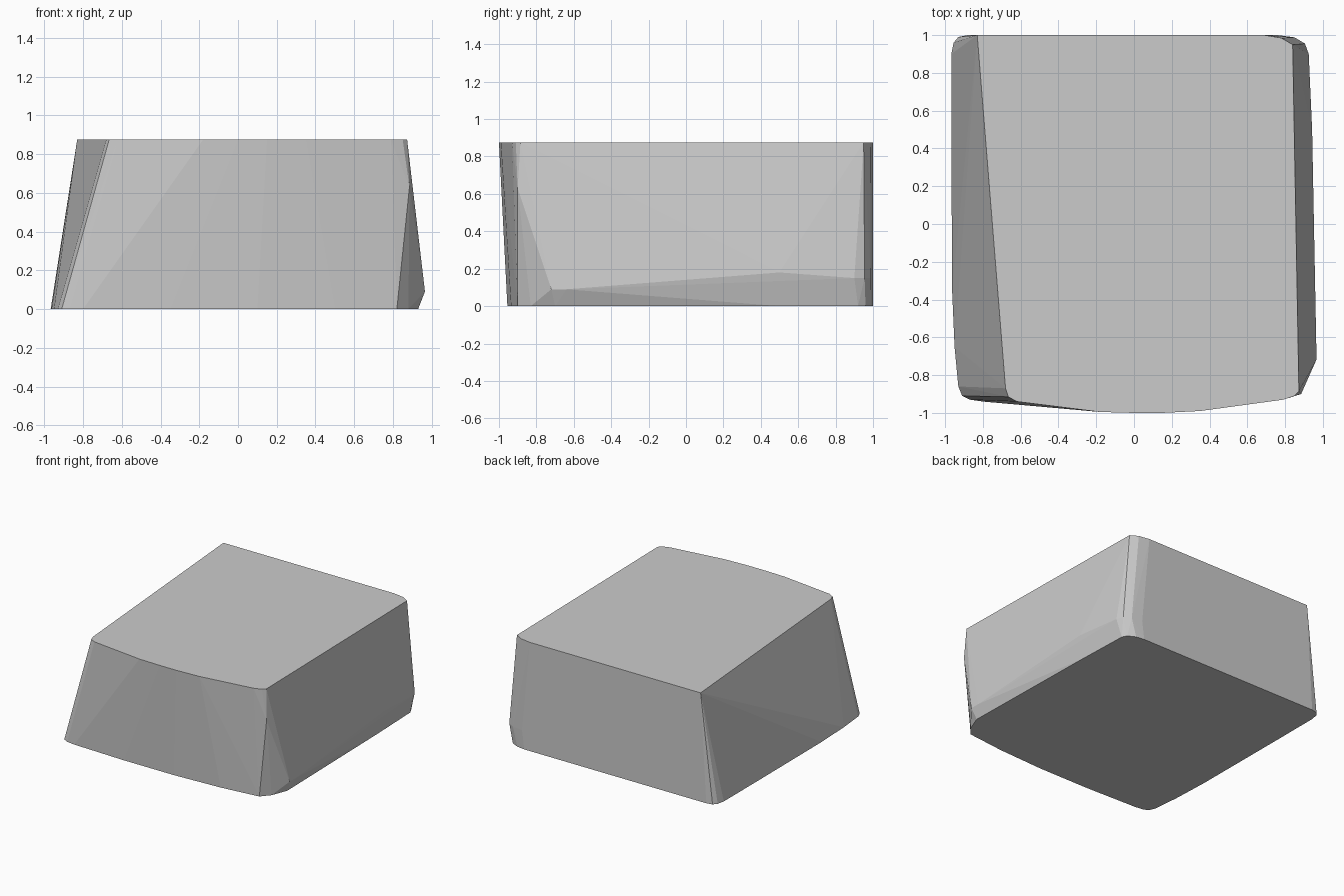
import bpy, bmesh

HEIGHT = 0.875

# Outlines run counter-clockwise from the back left corner
top_outline = [
    (-0.83, 1.0), (-0.68, -0.87), (-0.665, -0.915), (-0.62, -0.94),
    (-0.18, -0.995), (0.0, -1.0), (0.15, -1.0), (0.35, -0.99), (0.79, -0.93),
    (0.85, -0.91), (0.873, -0.885), (0.84, 0.95), (0.78, 0.985), (0.69, 1.0),
]
base_outline = [
    (-0.88, 1.0), (-0.93, 0.99), (-0.955, 0.96), (-0.967, 0.9), (-0.967, 0.5),
    (-0.963, -0.35), (-0.95, -0.65), (-0.93, -0.86), (-0.91, -0.91), (-0.87, -0.93),
    (-0.8, -0.94), (-0.35, -0.955), (0.1, -0.955), (0.5, -0.935), (0.82, -0.9),
    (0.88, -0.83), (0.93, -0.7), (0.905, 0.5), (0.89, 0.92), (0.87, 0.96),
    (0.81, 0.99), (0.74, 1.0),
]
# Bulging crease low on the right side, plus the front right corner
side_crease = [
    (0.885, -0.9, 0.63), (0.965, -0.72, 0.09), (0.965, -0.64, 0.09),
    (0.943, 0.5, 0.18), (0.925, 0.9, 0.15), (0.905, 0.955, 0.15),
    (0.85, 0.988, 0.15), (0.76, 1.0, 0.15),
]

# Faceted convex block wrapped around the outlines
points = [(x, y, HEIGHT) for x, y in top_outline]
points += [(x, y, 0.0) for x, y in base_outline] + side_crease
bm = bmesh.new()
for p in points:
    bm.verts.new(p)
bmesh.ops.convex_hull(bm, input=bm.verts[:])
bmesh.ops.delete(bm, geom=[v for v in bm.verts if not v.link_faces], context='VERTS')
bmesh.ops.dissolve_limit(bm, angle_limit=0.005, verts=bm.verts[:], edges=bm.edges[:])
bmesh.ops.recalc_face_normals(bm, faces=bm.faces[:])
mesh = bpy.data.meshes.new("tapered_block")
bm.to_mesh(mesh)
bm.free()
block = bpy.data.objects.new("tapered_block", mesh)
bpy.context.collection.objects.link(block)
